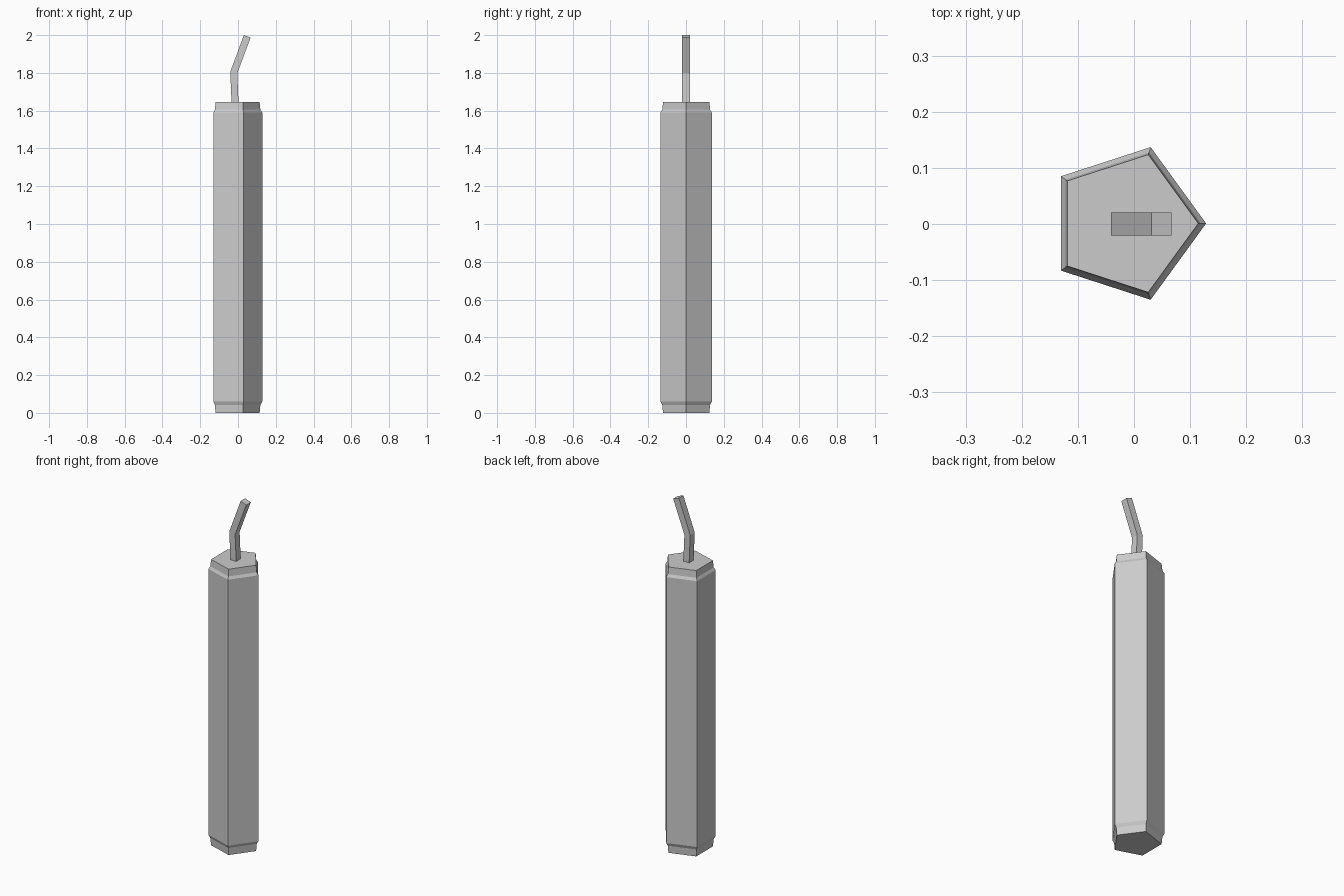
import bpy, bmesh
from math import cos, sin, tau

if "Cube" in bpy.data.objects:
    bpy.data.objects.remove(bpy.data.objects["Cube"])


def loft(name, rings):
    """Skin a list of equal-length point rings and cap both ends."""
    bm = bmesh.new()
    loops = [[bm.verts.new(p) for p in ring] for ring in rings]
    n = len(loops[0])
    for a, b in zip(loops, loops[1:]):
        for i in range(n):
            j = (i + 1) % n
            bm.faces.new((a[i], a[j], b[j], b[i]))
    bm.faces.new(loops[0][::-1])
    bm.faces.new(loops[-1])
    bmesh.ops.recalc_face_normals(bm, faces=bm.faces[:])
    mesh = bpy.data.meshes.new(name)
    bm.to_mesh(mesh)
    bm.free()
    obj = bpy.data.objects.new(name, mesh)
    bpy.context.collection.objects.link(obj)
    return obj


def pentagon(radius, z, cx=-0.0145, cy=0.001):
    return [(cx + radius * cos(tau * i / 5), cy + radius * sin(tau * i / 5), z)
            for i in range(5)]


def fuse_ring(left, right, half=0.0205):
    (xl, zl), (xr, zr) = left, right
    return [(xl, -half, zl), (xr, -half, zr), (xr, half, zr), (xl, half, zl)]


# Five-sided stick with a stepped-in rim at each end
profile = [(0.129, 0.0), (0.133, 0.042), (0.143, 0.06),
           (0.143, 1.59), (0.133, 1.605), (0.129, 1.645)]
loft("stick_body", [pentagon(r, z) for r, z in profile])

# Bent square fuse
loft("fuse", [fuse_ring((-0.034, 1.64), (0.003, 1.64)),
              fuse_ring((-0.041, 1.806), (-0.004, 1.798)),
              fuse_ring((0.031, 2.0), (0.067, 1.987))])
